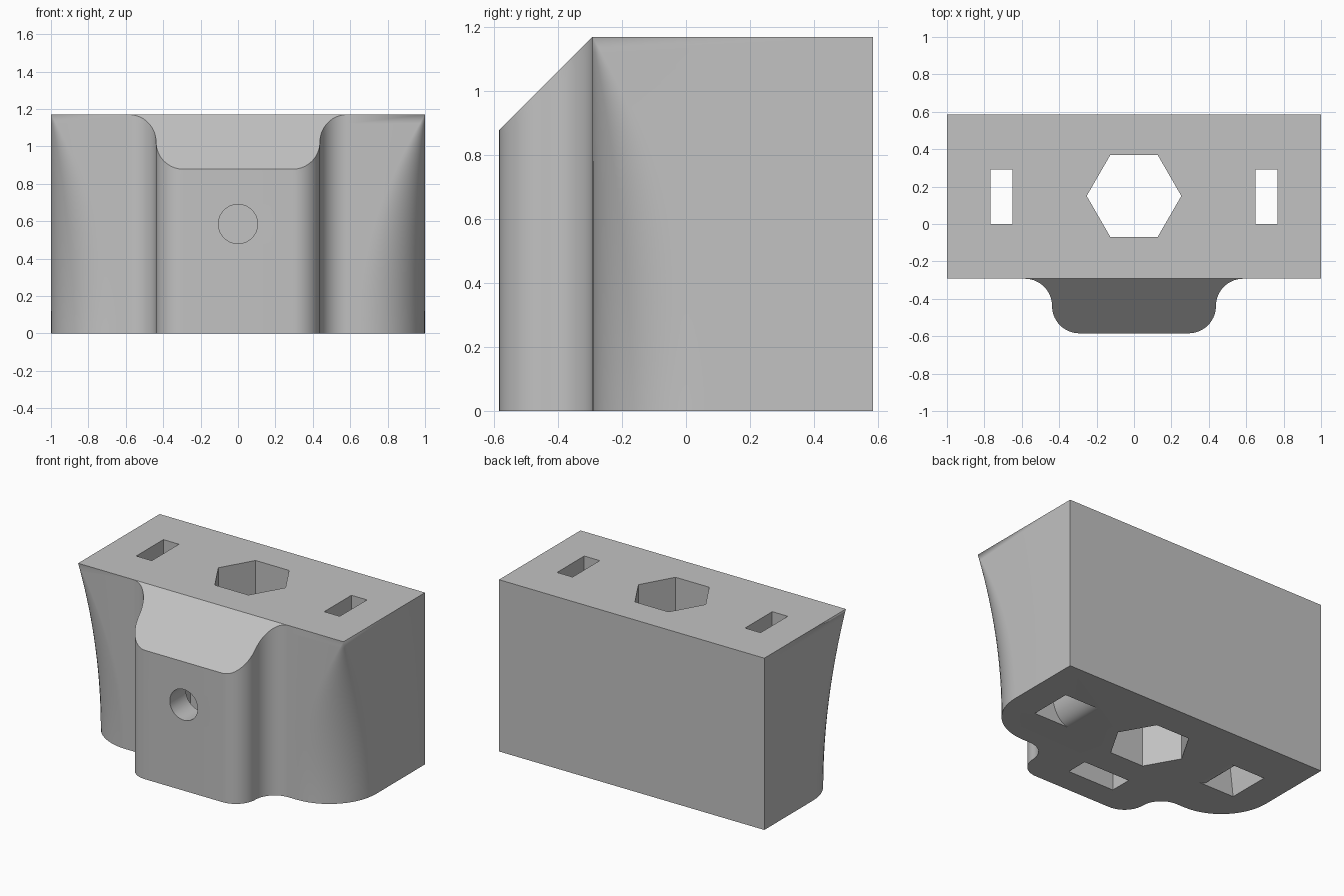
import bpy, bmesh
from math import sin, cos, pi, radians

cube = bpy.data.objects.get("Cube")
if cube:
    bpy.data.objects.remove(cube, do_unlink=True)

H = 1.17           # block height
BACK = 0.585       # rear face
FACE = -0.2925     # front face of the block
R = 0.146          # boss fillet radius
CORNER = 0.355     # front corner radius at the base
LAYERS, SEG = 24, 14

grey = bpy.data.materials.new("light_grey")
grey.use_nodes = True
colour = (0.54, 0.54, 0.54, 1)
grey.diffuse_color = colour
grey.node_tree.nodes["Principled BSDF"].inputs["Base Color"].default_value = colour


def arc(cx, cy, rx, ry, a0, a1, n=SEG):
    angles = [radians(a0 + (a1 - a0) * i / n) for i in range(n + 1)]
    return [(cx + rx * cos(a), cy + ry * sin(a)) for a in angles]


def make_object(name, bm):
    bmesh.ops.recalc_face_normals(bm, faces=bm.faces)
    mesh = bpy.data.meshes.new(name)
    bm.to_mesh(mesh)
    bm.free()
    obj = bpy.data.objects.new(name, mesh)
    bpy.context.collection.objects.link(obj)
    mesh.materials.append(grey)
    return obj


def prism(name, points, lo, hi, along):
    """Extrude a profile along z (profile in xy) or along y (profile in xz)."""
    bm = bmesh.new()
    place = (lambda p, d: (p[0], p[1], d)) if along == "z" else (lambda p, d: (p[0], d, p[1]))
    rings = [[bm.verts.new(place(p, d)) for p in points] for d in (lo, hi)]
    for ring in rings:
        bm.faces.new(ring)
    n = len(points)
    for i in range(n):
        j = (i + 1) % n
        bm.faces.new((rings[0][i], rings[0][j], rings[1][j], rings[1][i]))
    return make_object(name, bm)


# Half of the plan outline, from the boss centre to the rear corner
def half_outline(r):
    boss = arc(2 * R, FACE - R, R, R, -90, 0)
    boss += arc(4 * R, FACE - R, R, R, 180, 90)[1:]
    return boss + arc(1 - r, FACE + r, r, r, -90, 0) + [(1, BACK)]


def outline(r):
    half = half_outline(r)
    return half + [(-x, y) for x, y in reversed(half)]


# Block with boss: corners fade from round at the base to sharp at the top,
# and the top of the boss slopes at 45 degrees
bm = bmesh.new()
rings = []
for k in range(LAYERS + 1):
    t = k / LAYERS
    rings.append([bm.verts.new((x, y, t * min(H, H + y - FACE)))
                  for x, y in outline(CORNER * (1 - t * t))])
n = len(rings[0])
for low, high in zip(rings, rings[1:]):
    for i in range(n):
        j = (i + 1) % n
        bm.faces.new((low[i], low[j], high[j], high[i]))
bm.faces.new(rings[0])
m = 2 * SEG                       # last point of the boss fillet
top = rings[-1]
bm.faces.new(top[m:n - m])
bm.faces.new(top[:m + 1] + top[n - m - 1:])
bmesh.ops.remove_doubles(bm, verts=bm.verts, dist=1e-5)
block = make_object("mounting_block", bm)

# Cutters
cutters = [
    prism("hex_bore", arc(0, 0.15, 0.253, 0.253, 0, 300, 5), -0.1, H + 0.1, "z"),
    prism("screw_hole", arc(0, 0.585, 0.105, 0.105, 0, 352.5, 47), -0.7, 0.1, "y"),
]
nut = arc(0, 0.585, 0.202, 0.202, 30, 150, 2)
cutters.append(prism("nut_slot", [(0.175, -0.1)] + nut + [(-0.175, -0.1)], -0.41, -0.26, "y"))

# Strap slots, flared inward by a rounded lip at the base
for side, label in ((1, "left"), (-1, "right")):
    lip = arc(0.52, 0.2, 0.13, 0.2, -90, 0)
    profile = [(0.52, -0.1)] + lip + [(0.65, H + 0.1), (0.767, H + 0.1),
                                      (0.767, 0.2), (0.79, 0), (0.79, -0.1)]
    cutters.append(prism(label + "_strap_slot", [(side * x, z) for x, z in profile],
                         0, 0.2925, "y"))

bpy.context.view_layer.objects.active = block
block.select_set(True)
for cutter in cutters:
    cutter.hide_render = True
    mod = block.modifiers.new(cutter.name, "BOOLEAN")
    mod.operation = "DIFFERENCE"
    mod.solver = "EXACT"
    mod.object = cutter
    bpy.ops.object.modifier_apply(modifier=mod.name)
    bpy.data.objects.remove(cutter, do_unlink=True)

bpy.ops.object.shade_smooth_by_angle(angle=radians(28))
